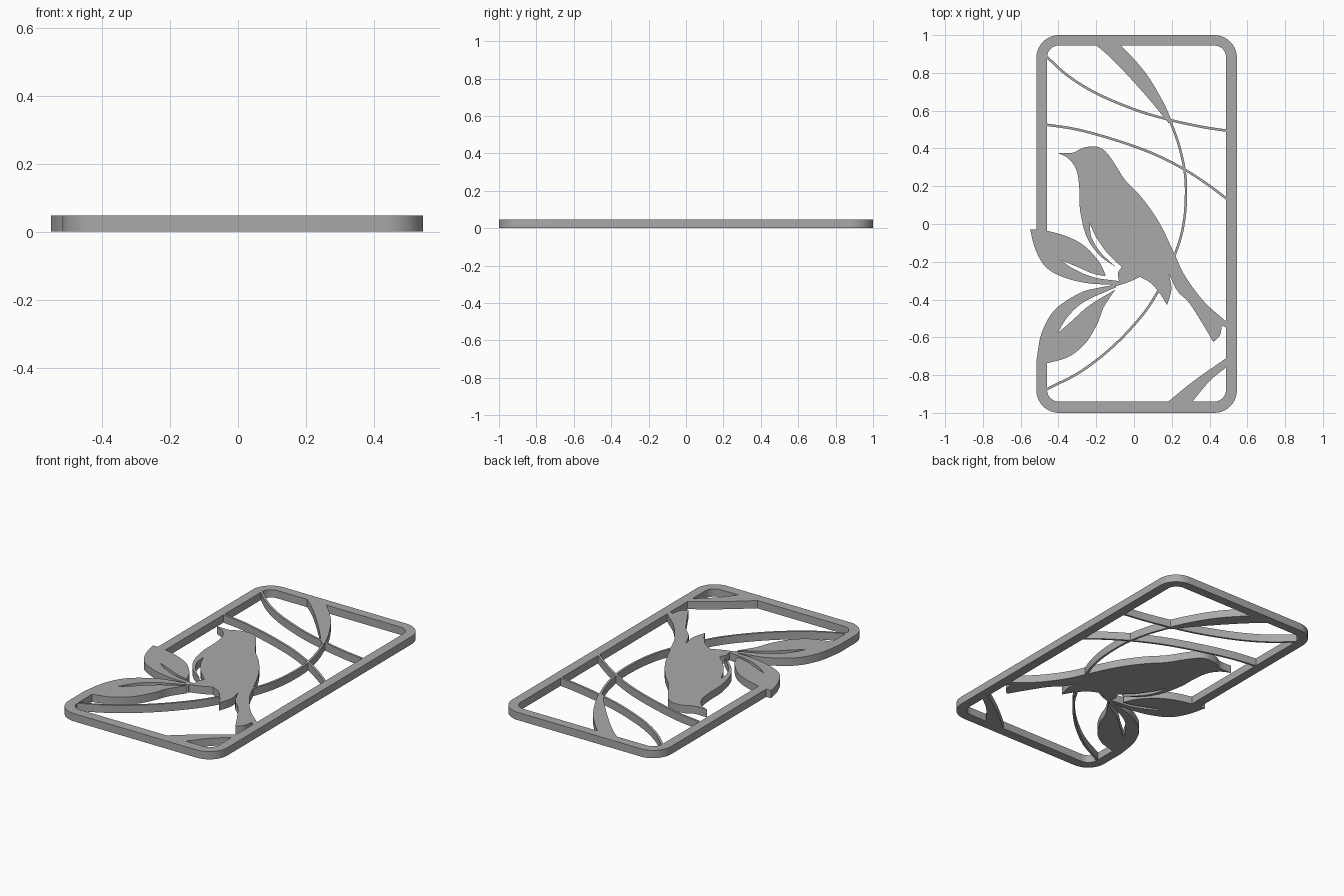
import bpy, bmesh, math
from mathutils import Vector

THICK = 0.047
grey = bpy.data.materials.new("grey")
grey.diffuse_color = (0.4, 0.4, 0.4, 1)


def smooth(pts, steps=6):
    """Smooth path through the points; its ends stay sharp corners."""
    p = [Vector(q) for q in pts]
    if len(p) < 3:
        return p
    p = [2 * p[0] - p[1]] + p + [2 * p[-1] - p[-2]]
    out = []
    for a, b, c, d in zip(p, p[1:], p[2:], p[3:]):
        for i in range(steps):
            t = i / steps
            out.append(0.5 * (2 * b + (c - a) * t + (2 * a - 5 * b + 4 * c - d) * t * t
                              + (3 * b - a - 3 * c + d) * t ** 3))
    return out + [p[-2]]


def plate(name, outline):
    """Flat cut-out plate standing on z = 0."""
    pts = []
    for q in outline:
        if not pts or (Vector(q) - pts[-1]).length > 1e-4:
            pts.append(Vector(q))
    if (pts[0] - pts[-1]).length < 1e-4:
        pts.pop()
    area = sum(a.x * b.y - b.x * a.y for a, b in zip(pts, pts[1:] + pts[:1]))
    if area < 0:
        pts.reverse()
    bm = bmesh.new()
    low = [bm.verts.new((p.x, p.y, 0)) for p in pts]
    top = [bm.verts.new((p.x, p.y, THICK)) for p in pts]
    bm.faces.new(low[::-1])
    bm.faces.new(top)
    for i in range(len(pts)):
        j = (i + 1) % len(pts)
        bm.faces.new((low[i], low[j], top[j], top[i]))
    mesh = bpy.data.meshes.new(name)
    bm.to_mesh(mesh)
    bm.free()
    mesh.materials.append(grey)
    ob = bpy.data.objects.new(name, mesh)
    bpy.context.collection.objects.link(ob)
    bpy.ops.object.select_all(action='DESELECT')
    ob.select_set(True)
    bpy.context.view_layer.objects.active = ob
    bpy.ops.object.shade_smooth_by_angle(angle=math.radians(30))


def shape(name, *segments):
    """Plate bounded by smooth segments that meet at sharp corners."""
    plate(name, [p for s in segments for p in smooth(s)])


def strip(name, pts, width=0.013):
    """Thin vine of constant width along a smooth path."""
    path = smooth(pts)
    left, right = [], []
    for i, p in enumerate(path):
        d = (path[min(i + 1, len(path) - 1)] - path[max(i - 1, 0)]).normalized()
        n = Vector((-d.y, d.x)) * width / 2
        left.append(p + n)
        right.append(p - n)
    plate(name, left + right[::-1])


def corners(x0, x1, y0, y1, r, n=10):
    """Four rounded corners, from lower left counterclockwise."""
    out = []
    for k, (cx, cy) in enumerate([(x0 + r, y0 + r), (x1 - r, y0 + r),
                                  (x1 - r, y1 - r), (x0 + r, y1 - r)]):
        for i in range(n + 1):
            a = math.pi * (1 + k / 2 + i / n / 2)
            out.append((cx + r * math.cos(a), cy + r * math.sin(a)))
    return out


# Frame, open on the left side where the leaves take over
outer = corners(-0.517, 0.545, -1, 1, 0.12)
inner = corners(-0.46, 0.487, -0.94, 0.945, 0.062)
plate("frame", [(-0.517, -0.725)] + outer + [(-0.517, -0.03), (-0.46, -0.036)]
      + inner[::-1] + [(-0.46, -0.735)])

# Bird with beak, wing slit, leg point and tail
shape("bird",
      [(-0.405, 0.377), (-0.325, 0.377), (-0.27, 0.403), (-0.2, 0.41), (-0.15, 0.383),
       (-0.1, 0.315), (-0.045, 0.23), (0.045, 0.135), (0.135, 0.005), (0.215, -0.16),
       (0.27, -0.275), (0.37, -0.41), (0.49, -0.518)],
      [(0.49, -0.55), (0.465, -0.537)],
      [(0.465, -0.537), (0.455, -0.59), (0.42, -0.625)],
      [(0.42, -0.625), (0.355, -0.515), (0.29, -0.415), (0.23, -0.355), (0.185, -0.265)],
      [(0.185, -0.265), (0.198, -0.345), (0.175, -0.43)],
      [(0.175, -0.43), (0.135, -0.365), (0.085, -0.31), (0.03, -0.28)],
      [(0.03, -0.28), (-0.03, -0.308), (-0.115, -0.335)],
      [(-0.125, -0.32), (-0.08, -0.302)],
      [(-0.08, -0.302), (-0.085, -0.26), (-0.065, -0.228)],
      [(-0.065, -0.228), (-0.14, -0.155), (-0.2, -0.07), (-0.235, 0.005)],
      [(-0.235, 0.005), (-0.225, -0.07), (-0.18, -0.147), (-0.1, -0.225)],
      [(-0.1, -0.225), (-0.18, -0.168), (-0.25, -0.07), (-0.285, 0.07), (-0.289, 0.18),
       (-0.303, 0.28), (-0.345, 0.345), (-0.405, 0.377)])

# Leaves, each split by an open slit
shape("upper_leaf",
      [(-0.55, -0.028), (-0.517, -0.028)],
      [(-0.517, -0.03), (-0.46, -0.036), (-0.35, -0.068), (-0.26, -0.118), (-0.185, -0.2),
       (-0.15, -0.272)],
      [(-0.155, -0.276), (-0.22, -0.262), (-0.3, -0.227), (-0.39, -0.19)],
      [(-0.39, -0.19), (-0.315, -0.24), (-0.21, -0.283), (-0.08, -0.302)],
      [(-0.08, -0.302), (-0.12, -0.32)],
      [(-0.12, -0.32), (-0.235, -0.315), (-0.365, -0.285), (-0.465, -0.23),
       (-0.522, -0.135), (-0.55, -0.028)])
shape("lower_leaf",
      [(-0.1, -0.322), (-0.19, -0.338), (-0.29, -0.367), (-0.42, -0.455), (-0.49, -0.58),
       (-0.517, -0.725)],
      [(-0.517, -0.745), (-0.46, -0.737)],
      [(-0.46, -0.737), (-0.35, -0.705), (-0.26, -0.635), (-0.195, -0.53), (-0.16, -0.44),
       (-0.1, -0.348)],
      [(-0.1, -0.348), (-0.235, -0.43), (-0.335, -0.518), (-0.405, -0.578)],
      [(-0.405, -0.578), (-0.35, -0.49), (-0.26, -0.41), (-0.095, -0.335)])

# Vines crossing the opening
strip("upper_vine", [(-0.465, 0.888), (-0.35, 0.785), (-0.2, 0.692), (0, 0.607),
                     (0.17, 0.556), (0.35, 0.516), (0.49, 0.494)])
strip("lower_vine", [(-0.465, 0.526), (-0.3, 0.5), (-0.1, 0.445), (0.1, 0.373),
                     (0.27, 0.287), (0.4, 0.202), (0.49, 0.134)])

# Ring: tapered top, thin right side, thin lower left side
shape("ring_top",
      [(-0.205, 0.95), (-0.14, 0.895), (-0.05, 0.805), (0.08, 0.66), (0.182, 0.535)],
      [(0.205, 0.535), (0.155, 0.645), (0.08, 0.773), (0.01, 0.862), (-0.075, 0.95)])
strip("ring_side", [(0.19, 0.55), (0.24, 0.41), (0.272, 0.25), (0.272, 0.08),
                    (0.25, -0.06), (0.21, -0.18)])
strip("ring_bottom", [(0.135, -0.345), (0.05, -0.475), (-0.1, -0.638), (-0.28, -0.78),
                      (-0.465, -0.876)])

# Tapered brace across the lower right corner
shape("corner_brace",
      [(0.175, -0.945), (0.32, -0.828), (0.49, -0.709)],
      [(0.49, -0.757), (0.4, -0.832), (0.305, -0.945)])
